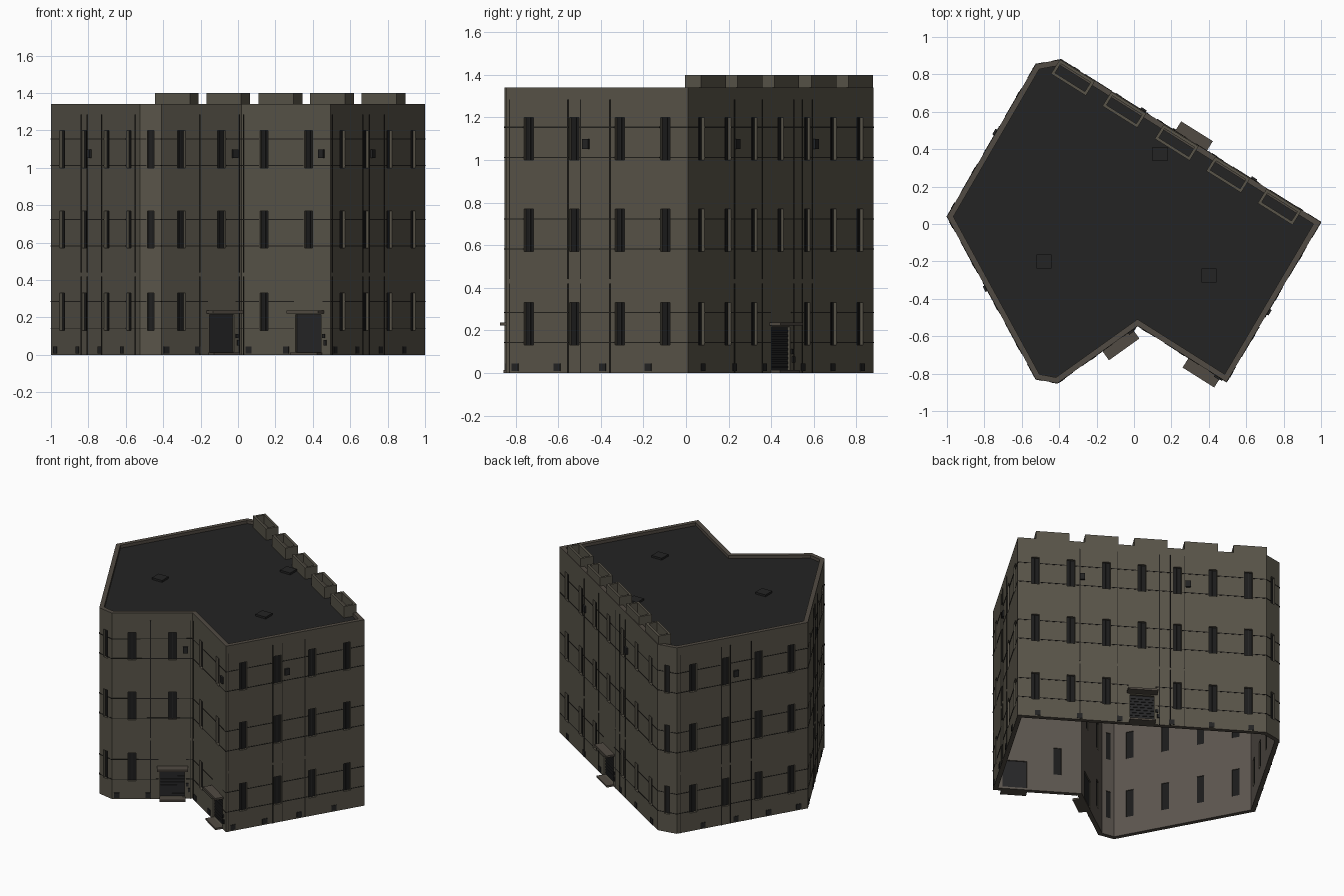
import bpy, bmesh
from mathutils import Vector

if "Cube" in bpy.data.objects:
    bpy.data.objects.remove(bpy.data.objects["Cube"])

H, T, ROOF = 1.34, 0.03, 1.318
P = [Vector(p) for p in [(-1, .04), (-.525, -.83), (-.41, -.852), (.02, -.545),
                         (.495, -.845), (1, .01), (-.39, .88), (-.525, .855)]]
N = len(P)

def mat(name, c):
    m = bpy.data.materials.new(name)
    m.diffuse_color = (*c, 1)
    m.use_nodes = True
    m.node_tree.nodes["Principled BSDF"].inputs["Base Color"].default_value = m.diffuse_color
    return m

WALL = mat("olive_wall", (.098, .088, .066))
TRIM = mat("brown_trim", (.083, .070, .056))
INNER = mat("inner_plaster", (.105, .090, .076))
DARK = mat("roof_tar", (.017, .017, .017))
GLASS = mat("dark_glass", (.011, .011, .011))
LINE = mat("dark_seam", (.014, .013, .011))
DOOR = mat("door_metal", (.019, .019, .020))

def finish(bm, name, *mats):
    bmesh.ops.recalc_face_normals(bm, faces=bm.faces)
    me = bpy.data.meshes.new(name)
    bm.to_mesh(me)
    bm.free()
    for m in mats:
        me.materials.append(m)
    o = bpy.data.objects.new(name, me)
    bpy.context.collection.objects.link(o)
    return o

def axes(i):
    a, b = P[i], P[(i + 1) % N]
    e = (b - a).normalized()
    return a, e, Vector((e.y, -e.x)), (b - a).length

def box(bm, i, s, w, z0, z1, d0, d1):
    """Box on wall i: centre s along it, width w, from depth d0 to d1 (outward)."""
    a, e, n, _ = axes(i)
    ring = [a + e * (s + u * w / 2) + n * d for u, d in ((-1, d0), (1, d0), (1, d1), (-1, d1))]
    lo = [bm.verts.new((p.x, p.y, z0)) for p in ring]
    hi = [bm.verts.new((p.x, p.y, z1)) for p in ring]
    bm.faces.new(lo[::-1])
    bm.faces.new(hi)
    for k in range(4):
        j = (k + 1) % 4
        bm.faces.new((lo[k], lo[j], hi[j], hi[k]))

def inset(t):
    out = []
    for i in range(N):
        n0, n1 = axes(i - 1 if i else N - 1)[2], axes(i)[2]
        out.append(P[i] - (n0 + n1) * (t / (1 + n0.dot(n1))))
    return out

# hollow outer walls, open underneath
bm = bmesh.new()
def ring(pts, z):
    return [bm.verts.new((p.x, p.y, z)) for p in pts]
Q = inset(T)
o0, o1, i0, im, i1 = ring(P, 0), ring(P, H), ring(Q, 0), ring(Q, ROOF), ring(Q, H)
for lo, hi, m in ((o0, o1, 0), (o1, i1, 1), (i1, im, 1), (im, i0, 2), (i0, o0, 1)):
    for k in range(N):
        j = (k + 1) % N
        bm.faces.new((lo[k], lo[j], hi[j], hi[k])).material_index = m
walls = finish(bm, "outer_walls", WALL, TRIM, INNER)

# flat roof
bm = bmesh.new()
lo, hi = ring(inset(T - .005), ROOF - .02), ring(inset(T - .005), ROOF)
bm.faces.new(lo[::-1])
bm.faces.new(hi)
for k in range(N):
    j = (k + 1) % N
    bm.faces.new((lo[k], lo[j], hi[j], hi[k]))
finish(bm, "roof", DARK)

# layout of each wall: number of window columns, door column, seams, vents, service boxes
COLS = [4, 1, 2, 2, 4, 7, 1, 4]
DOORS = {2: 1, 3: 1, 5: 3}
SEAMS = {0: [.34, .41, .64 - .07, .95], 2: [.48, .97], 3: [.02], 4: [.02, .34, .41, .57],
         5: [.25, .4, .57, .615, .67], 7: [.03, .34, .41, .57]}
VENTS = {0: [.05, .3, .55, .8], 2: [.06, .45], 3: [.08, .5], 4: [.05, .28, .53, .78],
         5: [.08, .25, .41, .62, .78, .94], 7: [.2, .45, .7, .93]}
UNITS = {0: [.44], 2: [.91], 3: [.9], 4: [.44], 5: [.26, .685], 7: [.45]}
FLOORS = [(.13, .33), (.57, .77), (1.0, 1.2)]
cut, glass, mull, seam, door, canopy, vent, unit = [bmesh.new() for _ in range(8)]

for i in range(N):
    L, c = axes(i)[3], COLS[i]
    ww = .052 if c > 1 else .036
    centres = [L * (k + .5) / c for k in range(c)]
    for f, (z0, z1) in enumerate(FLOORS):
        edges = [0]
        for k, s in enumerate(centres):
            if f == 0 and DOORS.get(i) == k:
                # door with slats, canopy, step and intercoms
                box(cut, i, s, .16, .014, .215, -.045, .02)
                box(door, i, s, .166, .01, .218, -.022, -.014)
                for r in range(9):
                    box(door, i, s, .158, .022 + r * .021, .033 + r * .021, -.015, -.010)
                box(canopy, i, s, .20, .222, .236, -.005, .06)
                box(canopy, i, s, .17, 0, .013, -.005, .05)
                box(unit, i, s + .098, .016, .09, .112, -.002, .008)
                box(unit, i, s + .108, .016, .05, .078, -.002, .008)
                edges += [s - .09, s + .09]
                continue
            # recessed window with centre bar
            box(cut, i, s, ww, z0, z1, -.045, .02)
            box(glass, i, s, ww + .006, z0 - .003, z1 + .003, -.024, -.016)
            box(mull, i, s, .006, z0, z1, -.017, -.012)
            edges += [s - ww / 2 - .004, s + ww / 2 + .004]
        edges.append(L)
        # horizontal seams between the windows
        for z in (z0 + .012, z1 - .046):
            for a, b in zip(edges[::2], edges[1::2]):
                box(seam, i, (a + b) / 2, b - a, z - .0025, z + .0025, -.002, .002)
    for s in SEAMS.get(i, []):
        box(seam, i, s * L, .005, .0, .42, -.002, .003)
        box(seam, i, s * L, .005, .44, 1.285, -.002, .003)
    for s in VENTS.get(i, []):
        box(vent, i, s * L, .036, .008, .045, -.002, .004)
    for s in UNITS.get(i, []):
        box(unit, i, s * L, .034, 1.052, 1.098, -.002, .012)

# cut the openings
cutter = finish(cut, "opening_cutter", WALL)
cutter.hide_render = True
mod = walls.modifiers.new("openings", 'BOOLEAN')
mod.operation, mod.solver, mod.object = 'DIFFERENCE', 'EXACT', cutter
bpy.context.view_layer.objects.active = walls
bpy.ops.object.modifier_apply(modifier=mod.name)
bpy.data.objects.remove(cutter)

finish(glass, "window_panes", GLASS)
finish(mull, "window_bars", DARK)
finish(seam, "wall_seams", LINE)
finish(door, "slatted_doors", DOOR)
finish(canopy, "door_canopies_and_steps", TRIM)
finish(vent, "basement_vents", DARK)
finish(unit, "service_boxes", DARK)

# hollow battlements along the long back wall
bm = bmesh.new()
a, e, n, L = axes(5)
for x in (-.275, 0, .28, .555, .83):
    s = (x - .026 - a.x) / e.x
    box(bm, 5, s, .22, ROOF - .01, 1.4, -.02, -.004)
    box(bm, 5, s, .22, ROOF - .01, 1.4, -.094, -.078)
    for u in (-1, 1):
        box(bm, 5, s + u * .102, .016, ROOF - .01, 1.4, -.078, -.02)
finish(bm, "battlements", WALL)

# roof hatches
bm = bmesh.new()
for x, y in ((.14, .375), (-.48, -.2), (.4, -.275)):
    m = bmesh.ops.create_cube(bm, size=1)["verts"]
    bmesh.ops.scale(bm, verts=m, vec=(.08, .075, .016))
    bmesh.ops.translate(bm, verts=m, vec=(x, y, ROOF + .006))
finish(bm, "roof_hatches", DARK)
